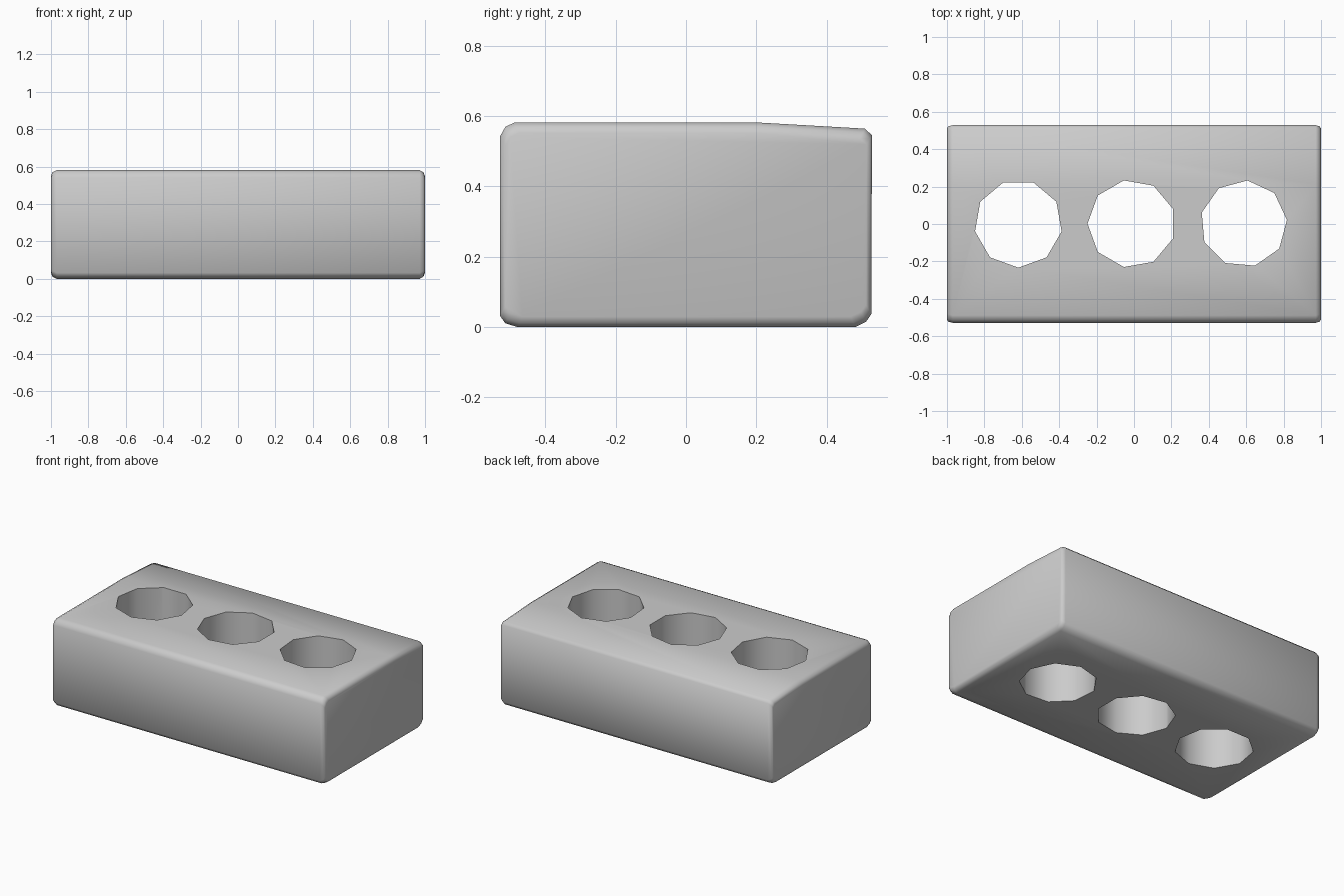
import bpy, bmesh
from math import cos, sin, radians, tau

if "Cube" in bpy.data.objects:
    bpy.data.objects.remove(bpy.data.objects["Cube"])

# Side profile of the brick (y, z): chamfered edges, top falls slightly to the back
PROFILE = [(-0.53, 0.035), (-0.515, 0.014), (-0.48, 0.003), (0.48, 0.003),
           (0.51, 0.018), (0.525, 0.04), (0.527, 0.548), (0.507, 0.567),
           (0.21, 0.584), (-0.49, 0.584), (-0.515, 0.572), (-0.53, 0.545)]
# Rings along the length: x position and inset, giving rounded ends
RINGS = [(-1.0, 0.03), (-0.994, 0.012), (-0.97, 0.0),
         (0.97, 0.0), (0.99, 0.012), (0.997, 0.03)]
HEIGHT, HALF_DEPTH = 0.587, 0.53


def make_object(name, bm):
    bmesh.ops.recalc_face_normals(bm, faces=bm.faces[:])
    mesh = bpy.data.meshes.new(name)
    bm.to_mesh(mesh)
    bm.free()
    obj = bpy.data.objects.new(name, mesh)
    bpy.context.collection.objects.link(obj)
    return obj


def loft(name, loops):
    bm = bmesh.new()
    rings = [[bm.verts.new(p) for p in loop] for loop in loops]
    for a, b in zip(rings, rings[1:]):
        for i in range(len(a)):
            j = (i + 1) % len(a)
            bm.faces.new((a[i], a[j], b[j], b[i]))
    bm.faces.new(rings[0])
    bm.faces.new(rings[-1])
    return make_object(name, bm)


# Brick body
loops = []
for x, inset in RINGS:
    sy = 1 - 0.5 * inset / HALF_DEPTH
    sz = 1 - inset / (HEIGHT / 2)
    loops.append([(x, y * sy, HEIGHT / 2 + (z - HEIGHT / 2) * sz) for y, z in PROFILE])
brick = loft("brick", loops)


# Three faceted holes running right through from top to bottom
def hole_cutter(x, radius, sides, turn):
    ring = [(x + radius * cos(radians(turn) + tau * i / sides),
             radius * sin(radians(turn) + tau * i / sides)) for i in range(sides)]
    return loft("hole_cutter", [[(px, py, z) for px, py in ring] for z in (-0.2, 0.8)])


cutters = [hole_cutter(-0.62, 0.235, 9, -10),
           hole_cutter(-0.015, 0.235, 9, 20),
           hole_cutter(0.585, 0.232, 9, 5)]
bpy.context.view_layer.objects.active = brick
brick.select_set(True)
for cutter in cutters:
    mod = brick.modifiers.new("hole", 'BOOLEAN')
    mod.operation = 'DIFFERENCE'
    mod.solver = 'EXACT'
    mod.object = cutter
    bpy.ops.object.modifier_apply(modifier=mod.name)
    bpy.data.objects.remove(cutter, do_unlink=True)

# Centre on the origin and stand on the ground
verts = brick.data.vertices
for axis in range(3):
    lo = min(v.co[axis] for v in verts)
    hi = max(v.co[axis] for v in verts)
    shift = lo if axis == 2 else (lo + hi) / 2
    for v in verts:
        v.co[axis] -= shift

bpy.ops.object.shade_smooth_by_angle(angle=radians(60))
